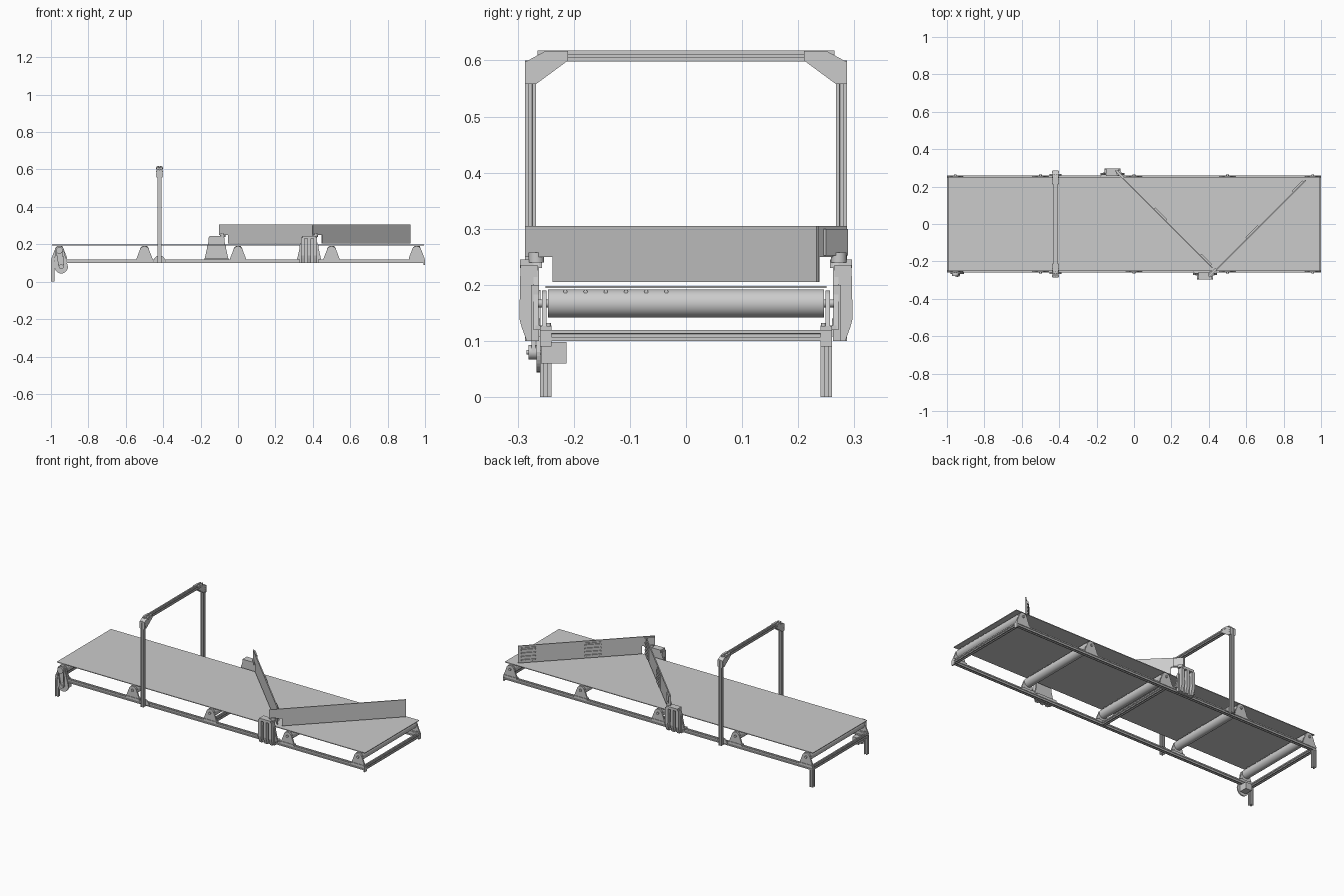
import bpy, bmesh
from math import sin, cos, pi, radians
from mathutils import Matrix

if "Cube" in bpy.data.objects:
    bpy.data.objects.remove(bpy.data.objects["Cube"])


def prism(name, pts, axis, a, b, smooth=False, mat=None):
    """Extrude a 2D outline along an axis. x: (y,z)  y: (x,z)  z: (x,y)"""
    place = {'x': lambda p, t: (t, p[0], p[1]),
             'y': lambda p, t: (p[0], t, p[1]),
             'z': lambda p, t: (p[0], p[1], t)}[axis]
    bm = bmesh.new()
    lo = [bm.verts.new(place(p, a)) for p in pts]
    hi = [bm.verts.new(place(p, b)) for p in pts]
    bm.faces.new(lo)
    bm.faces.new(hi)
    n = len(pts)
    for i in range(n):
        f = bm.faces.new((lo[i], lo[(i + 1) % n], hi[(i + 1) % n], hi[i]))
        f.smooth = smooth
    bmesh.ops.recalc_face_normals(bm, faces=bm.faces[:])
    me = bpy.data.meshes.new(name)
    bm.to_mesh(me)
    bm.free()
    ob = bpy.data.objects.new(name, me)
    bpy.context.collection.objects.link(ob)
    if mat:
        ob.matrix_world = mat
    return ob


def box(name, x0, x1, y0, y1, z0, z1, mat=None):
    return prism(name, [(x0, y0), (x1, y0), (x1, y1), (x0, y1)], 'z', z0, z1, mat=mat)


def arc(cx, cy, r, a0, a1, n):
    return [(cx + r * cos(radians(a0 + (a1 - a0) * i / n)),
             cy + r * sin(radians(a0 + (a1 - a0) * i / n))) for i in range(n + 1)]


def cyl(name, c, r, axis, a, b, n=32, mat=None):
    return prism(name, arc(c[0], c[1], r, 0, 360, n)[:-1], axis, a, b, True, mat)


def extrusion(name, c, axis, a, b):
    """Square slotted aluminium bar, 0.02 wide"""
    side = [(.01, -.01), (.01, -.003), (.0082, -.003), (.0082, -.0055), (.005, -.0028),
            (.005, .0028), (.0082, .0055), (.0082, .003), (.01, .003)]
    pts = []
    for k in range(4):
        q = k * pi / 2
        pts += [(c[0] + u * cos(q) - v * sin(q), c[1] + u * sin(q) + v * cos(q)) for u, v in side]
    return prism(name, pts, axis, a, b)


# Base frame
for s, side in ((-1, "front"), (1, "back")):
    extrusion(side + "_rail", (s * .25, .11), 'x', -1, 1)
    extrusion(side + "_leg", (-.99, s * .25), 'z', 0, .10)
    box(side + "_end_cap", .993, 1, s * .25 - .01, s * .25 + .01, .09, .12)
for x in (-.99, 0, .99):
    extrusion("cross_beam", (x, .11), 'y', -.24, .24)

# Belt sheet
box("belt", -.995, .995, -.25, .25, .194, .198)

# Rollers with bell-shaped bearing brackets
bell = [(-.042, .12), (.042, .12), (.042, .126)] + arc(0, .165, .025, 15, 165, 14) + [(-.042, .126)]
for x in (-.955, -.5, 0, .5, .955):
    cyl("roller", (x, .167), .025, 'y', -.246, .246, 40)
    cyl("axle", (x, .167), .007, 'y', -.264, .264, 16)
    for s in (-1, 1):
        prism("roller_bracket", [(x + u, v) for u, v in bell], 'y', s * .249, s * .257)
        box("bracket_base", x - .042, x + .042, s * .25 - .01, s * .25 + .01, .12, .127)
        for d in (-.026, .026):
            cyl("bracket_bolt", (x + d, s * .245), .004, 'z', .127, .132, 8)
    # clamping bolts along one half of the roller
    for i in range(6):
        cyl("roller_bolt", (-.215 + i * .036, .188), .0035, 'x', x + .006, x + .017, 10)

# Camera portal
PX = -.42
for s in (-1, 1):
    extrusion("portal_post", (PX, s * .277), 'z', .10, .60)
    foot = arc(PX, .108, .032, 0, 180, 14)
    prism("portal_foot", foot, 'y', s * .26, s * .267)
    gusset = [(s * y, z) for y, z in ((.21, .617), (.25, .617), (.287, .597),
                                      (.287, .558), (.267, .558), (.21, .6))]
    for d in (-1, 1):
        prism("portal_gusset", gusset, 'x', PX + d * .010, PX + d * .016)
        for y, z in ((.22, .608), (.235, .608), (.25, .606), (.277, .588), (.277, .576), (.277, .565)):
            cyl("gusset_bolt", (s * y, z), .0028, 'x', PX + d * .015, PX + d * .018, 8)
    prism("portal_corner_cap", [(s * .25, .617), (s * .287, .597), (s * .287, .593), (s * .25, .613)],
          'x', PX - .012, PX + .012)
extrusion("portal_beam", (PX, .608), 'y', -.265, .265)

# Diverter actuator housings
def housing(x, s):
    prism("diverter_housing", [(x - .064, .12), (x + .064, .12), (x + .036, .245), (x - .036, .245)],
          'y', s * .262, s * .272)
    box("housing_foot", x - .064, x + .064, s * .24, s * .268, .12, .128)
    rib = [(s * y, z) for y, z in ((.265, .10), (.284, .10), (.293, .125), (.297, .14),
                                   (.295, .235), (.265, .235))]
    for d in (-.034, 0, .034):
        prism("housing_rib", rib, 'x', x + d - .009, x + d + .009)
    box("housing_apron", x - .05, x + .05, s * .262, s * .276, .10, .20)
    box("housing_top", x - .036, x + .036, s * .257, s * .296, .23, .245)

housing(-.115, 1)
housing(.38, -1)

# Diverter arms: notched plate with splice plates on the back
def arm(px, py, ang):
    m = Matrix.Translation((px, py, 0)) @ Matrix.Rotation(radians(ang), 4, 'Z')
    plate = [(0, .25), (.07, .25), (.07, .205), (.735, .205), (.735, .305), (0, .305)]
    prism("diverter_arm", plate, 'y', -.003, .003, mat=m)
    for a, b in ((.29, .38), (.64, .72)):
        box("arm_splice_plate", a, b, .003, .007, .215, .295, m)
        for z in (.22, .24, .26, .28):
            box("arm_splice_rib", a, b, .007, .012, z, z + .007, m)
    box("arm_clamp", .005, .06, .003, .010, .252, .30, m)
    cyl("arm_hub", (.022, .004), .014, 'z', .24, .258, 20, m)

arm(-.10, .285, -45)
arm(.40, -.285, 45)

# Drive: motor plate, motor, pulleys and drive belt
MX, MZ = -.945, .08
hull = arc(MX, MZ, .036, 180, 360, 16) + arc(-.955, .167, .024, 0, 180, 14)
prism("motor_plate", hull, 'y', -.266, -.259)
box("motor", MX - .02, MX + .02, -.258, -.213, .06, .098)
cyl("motor_shaft", (MX, MZ), .004, 'y', -.284, -.25, 12)
cyl("motor_pulley", (MX, MZ), .013, 'y', -.281, -.266, 24)
cyl("roller_pulley", (-.955, .167), .018, 'y', -.277, -.264, 24)
for d in (-1, 1):
    prism("drive_belt", [(MX + d * .011, MZ), (MX + d * .014, MZ),
                         (-.955 + d * .019, .167), (-.955 + d * .016, .167)], 'y', -.275, -.268)
